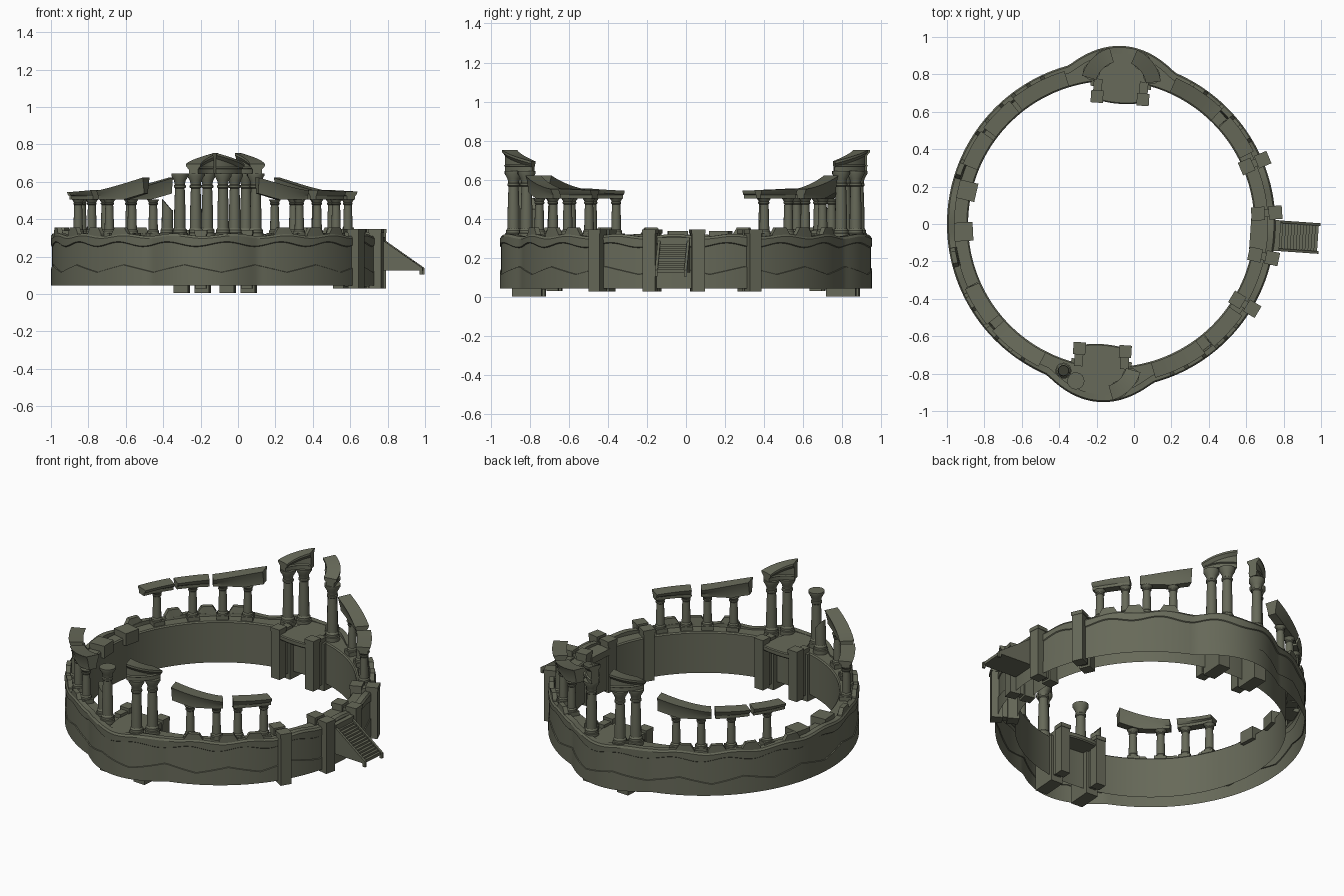
import bpy, bmesh, math
from math import sin, cos, radians, pi
from mathutils import Matrix, Vector

if "Cube" in bpy.data.objects:
    bpy.data.objects.remove(bpy.data.objects["Cube"])

# whole ruin is turned 4 degrees about the ring centre
FRAME = Matrix.Translation((-0.122, 0, 0)) @ Matrix.Rotation(radians(-4), 4, 'Z')
stone = bpy.data.materials.new("weathered_stone")
stone.diffuse_color = (0.135, 0.142, 0.1, 1)
stone.use_nodes = True
stone.node_tree.nodes["Principled BSDF"].inputs["Base Color"].default_value = stone.diffuse_color


def finish(name, bm):
    bmesh.ops.recalc_face_normals(bm, faces=bm.faces)
    bm.transform(FRAME)
    me = bpy.data.meshes.new(name)
    bm.to_mesh(me)
    bm.free()
    me.materials.append(stone)
    me.shade_smooth()
    me.set_sharp_from_angle(angle=radians(30))
    ob = bpy.data.objects.new(name, me)
    bpy.context.collection.objects.link(ob)
    return ob


def sweep(name, centre, a0, a1, profile, n, ring=False):
    """Turn an (r, z) section about a centre; a full ring stays open underneath."""
    bm = bmesh.new()
    rows = []
    for i in range(n if ring else n + 1):
        t = i / n
        a = a0 + (a1 - a0) * t
        ar = radians(a)
        rows.append([bm.verts.new((centre[0] + r * cos(ar), centre[1] + r * sin(ar), z))
                     for r, z in profile(t, a)])
    m = len(rows[0])
    for i in range(n):
        p, q = rows[i], rows[(i + 1) % len(rows)]
        for j in range(m - 1 if ring else m):
            k = (j + 1) % m
            bm.faces.new((p[j], q[j], q[k], p[k]))
    if not ring:
        bm.faces.new(rows[0])
        bm.faces.new(rows[-1])
    return finish(name, bm)


def box(name, ang, r, y, size, z0, z1):
    """Box at radius r along direction ang, sideways offset y; size = (radial, sideways)."""
    bm = bmesh.new()
    bmesh.ops.create_cube(bm, size=1)
    bm.transform(Matrix.Rotation(radians(ang), 4, 'Z') @
                 Matrix.Translation((r, y, (z0 + z1) / 2)) @
                 Matrix.Diagonal((size[0], size[1], z1 - z0, 1)))
    return finish(name, bm)


def lathe(name, x, y, pts, n=16, slant=0):
    bm = bmesh.new()
    rows = [[bm.verts.new((x + r * cos(2 * pi * i / n), y + r * sin(2 * pi * i / n),
                           z + (slant * r * cos(2 * pi * i / n) if j == len(pts) - 1 else 0)))
             for i in range(n)] for j, (r, z) in enumerate(pts)]
    for p, q in zip(rows, rows[1:]):
        for i in range(n):
            bm.faces.new((p[i], p[(i + 1) % n], q[(i + 1) % n], q[i]))
    bm.faces.new(rows[0])
    bm.faces.new(rows[-1])
    return finish(name, bm)


def small_column(ang, r=0.815):
    a = radians(ang)
    box("small_column_plinth", ang, r, 0, (0.068, 0.068), 0.295, 0.325)
    lathe("small_column", r * cos(a), r * sin(a),
          [(.031, .325), (.031, .337), (.025, .345), (.0235, .42), (.021, .475),
           (.026, .48), (.026, .487), (.022, .489), (.033, .505)])


def big_column(x, y, broken=False):
    base = [(.043, .295), (.043, .325), (.038, .328), (.038, .342), (.031, .352), (.03, .45)]
    if broken:
        lathe("broken_column", x, y, base + [(.028, .475)], slant=-1.2)
    else:
        lathe("big_column", x, y, base + [(.026, .565), (.032, .57), (.032, .58), (.027, .584),
                                          (.031, .605), (.046, .632), (.046, .645)])


# ring wall with two rounded bays, zigzag band and wavy coping, hollow below
def bay(a):
    d = min(abs((a % 360) - 90), abs((a % 360) - 270))
    return 0.076 * cos(pi / 2 * d / 19) if d < 19 else 0


def tri(a, period):
    u = (a / period) % 1
    return 4 * abs(u - 0.5) - 1


def wall(t, a):
    r = 0.877 + bay(a)
    zig = 0.135 + 0.02 * tri(a, 24)
    wave = 0.268 + 0.012 * cos(radians(a * 18 + 40))
    top = 0.316 + 0.007 * cos(radians(a * 18))
    return [(r, .045), (r, zig), (r - .005, zig + .002), (r - .005, wave - .004), (r, wave),
            (r + .001, top - .012), (r - .007, top), (r - .04, top), (r - .04, .3),
            (.772, .3), (.765, .293), (.765, .045)]


sweep("ring_wall", (0, 0), 0, 360, wall, 240, True)


# raised remnants of the parapet
def hump(t, a):
    h = 0.322 + 0.034 * min(1, 5 * t, 5 * (1 - t))
    return [(.835, .3), (.872, .3), (.872, h), (.845, h)]


for s in (1, -1):
    for a in (38, 48, 61, 122, 134, 147, 164):
        sweep("parapet_remnant", (0, 0), s * (a - 3.5), s * (a + 3.5), hump, 10)


# ring entablature pieces on small columns; the piece next to each bay rises
def beam(h0, h1, lift):
    def profile(t, a):
        h = h0 + (h1 - h0) * t ** 1.3
        b = .505 + lift * max(0, t - .6)
        return [(.79, b), (.84, b), (.84, b + .018), (.848, h - .018), (.855, h),
                (.772, h), (.778, h - .018), (.79, b + .018)]
    return profile


PIECES = {
    1: ((31, 46, .548, .555, (33.5, 44)), (50, 70, .553, .622, (52.5, 63)),
        (132, 111, .553, .622, (128, 118)), (147, 133.5, .548, .555, (140,)),
        (162, 148.5, .545, .55, (155,))),
    -1: ((31, 46, .548, .555, (33.5, 44)), (50, 70, .553, .622, (52.5, 63)),
         (134, 113, .553, .622, (130, 119)), (152, 137, .545, .555, (150, 140)))}
for s, pieces in PIECES.items():
    for a0, a1, h0, h1, cols in pieces:
        sweep("ring_entablature", (0, 0), s * a0, s * a1,
              beam(h0, h1, .08 if h1 > .6 else 0), 12)
        for c in cols:
            small_column(s * c)


# bay pair: two big columns carrying a broken pediment piece
def pediment(t, a):
    h = .695 + .058 * t
    return [(.15, .645), (.2, .645), (.2, .668), (.207, .672), (.2, .678), (.2, h - .03),
            (.216, h - .012), (.216, h), (.136, h), (.136, h - .012), (.15, h - .03),
            (.15, .678), (.143, .672), (.15, .668)]


for sx, sy in ((1, 1), (-1, 1), (1, -1)):
    def ang(a):
        return sy * (a if sx > 0 else 180 - a)
    sweep("broken_pediment", (0, sy * .735), ang(12), ang(70), pediment, 12)
    for a in (24, 54):
        big_column(.176 * cos(radians(ang(a))), sy * .735 + .176 * sin(radians(ang(a))))
big_column(-.13, -.85)
big_column(-.2, -.8, True)


# bay balconies with double piers; the rear ones reach lowest
def balcony(t, a):
    return [(.28, .275), (.55, .275), (.556, .282), (.556, .303), (.55, .308), (.28, .308)]


for sy in (1, -1):
    sweep("balcony_floor", (0, sy * 1.2), sy * -104, sy * -76, balcony, 16)
    for side in (-.123, .123):
        box("balcony_pier", sy * 90, .675, side, (.06, .06), .03, .33)
        box("balcony_pier_cap", sy * 90, .675, side, (.066, .066), .318, .342)
        box("balcony_pier_rear", sy * 90, .735, side, (.07, .046), .04, .325)
        box("bay_foundation", sy * 90, .805, side, (.15, .078), .004, .298)

# double piers beside the gate
for a in (-27, -8, 8, 27):
    for r in (.787, .88):
        box("gate_pier", a, r, 0, (.066, .066), .028, .335)
        box("gate_pier_cap", a, r, 0, (.072, .072), .325, .347)
    box("gate_pier_link", a, .834, 0, (.06, .042), .04, .33)

# plain blocks opposite the gate
for a in (171, 187):
    box("rear_block", a, .79, 0, (.1, .1), .262, .338)

# gate landing and staircase
box("gate_landing", 0, .825, 0, (.16, .165), .265, .305)


def prism(name, y0, y1, pts):
    bm = bmesh.new()
    rows = [[bm.verts.new((x, y, z)) for x, z in pts] for y in (y0, y1)]
    for j in range(len(pts)):
        k = (j + 1) % len(pts)
        bm.faces.new((rows[0][j], rows[1][j], rows[1][k], rows[0][k]))
    bm.faces.new(rows[0])
    bm.faces.new(rows[1])
    return finish(name, bm)


STEPS = 14
steps = [(1.108, .125), (.88, .125)]
for i in range(STEPS):
    x = .885 + (1.108 - .885) * i / STEPS
    z = .282 - .15 * i / STEPS
    steps += [(x, z), (x + (1.108 - .885) / STEPS, z)]
prism("staircase", -.07, .07, steps)
for s in (1, -1):
    prism("stair_rail", s * .068, s * .082,
          [(.88, .125), (1.1, .125), (1.1, .105), (1.117, .105), (1.117, .138), (.9, .29), (.88, .29)])
